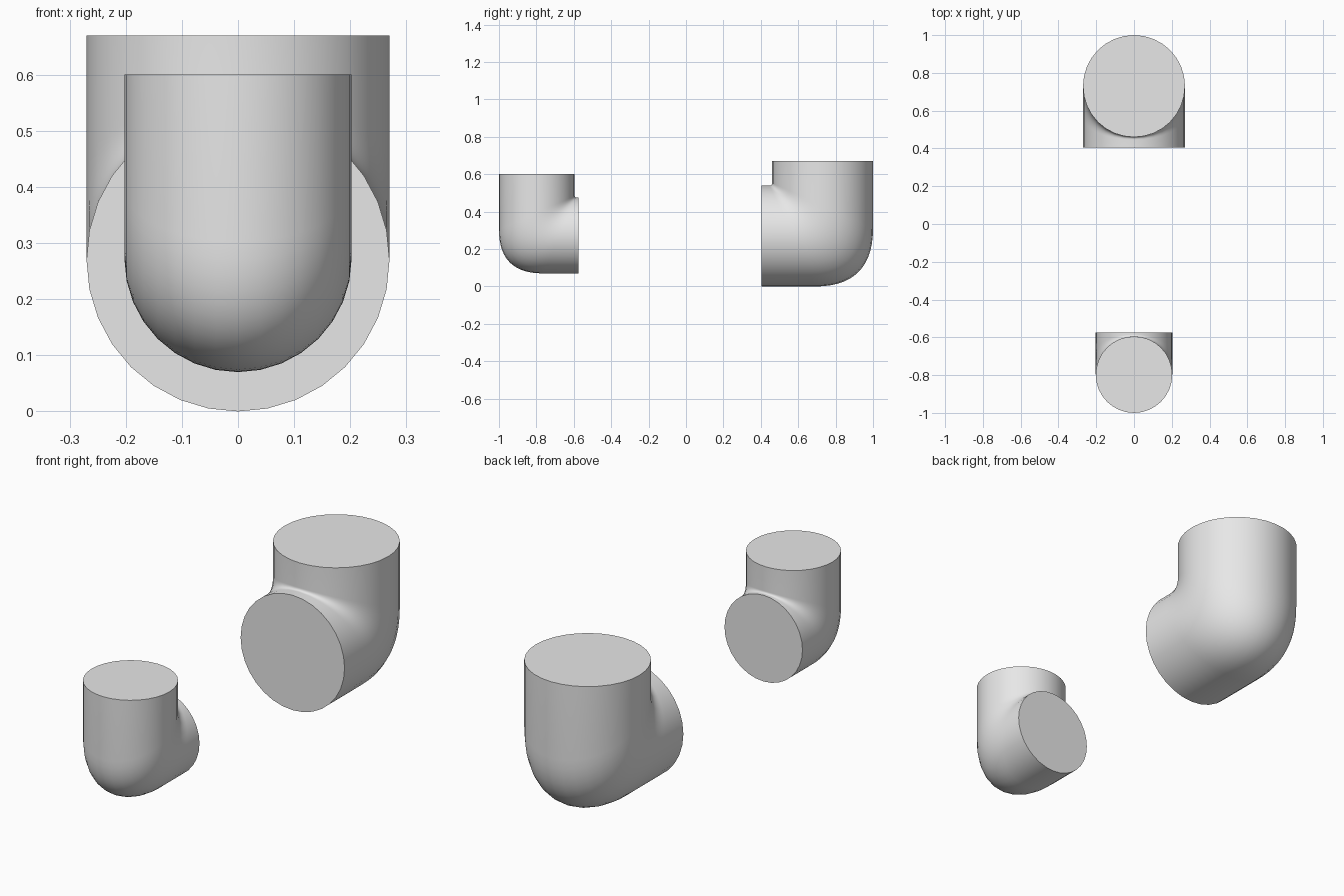
import bpy, bmesh
from math import cos, sin, tau
from mathutils import Vector

cube = bpy.data.objects.get("Cube")
if cube:
    bpy.data.objects.remove(cube, do_unlink=True)

grey = bpy.data.materials.new("plain grey")
grey.use_nodes = True
grey.diffuse_color = (0.8, 0.8, 0.8, 1)
grey.node_tree.nodes["Principled BSDF"].inputs["Base Color"].default_value = grey.diffuse_color

SIDES = 32   # facets around the pipe
STEPS = 14   # segments around the bend


def elbow(name, radius, axis_y, axis_z, top_z, end_y, back):
    """Solid elbow: upright pipe meeting a level pipe, tight inside, round heel."""
    bm = bmesh.new()
    columns = []
    for i in range(SIDES):
        a = tau * i / SIDES
        x, u = radius * sin(a), radius * cos(a)
        y, z = axis_y + back * u, axis_z - u
        # the bend widens from the inner crease to the heel
        reach = radius * (0.05 + 1.1 * (1 + cos(a)) / 2)
        start = Vector((x, y, z + reach))
        corner = Vector((x, y, z))
        finish = Vector((x, y - back * reach, z))
        path = [Vector((x, y, top_z))]
        for k in range(STEPS + 1):
            t = k / STEPS
            path.append(start * (1 - t) ** 2 + corner * 2 * t * (1 - t) + finish * t ** 2)
        path.append(Vector((x, end_y, z)))
        columns.append([bm.verts.new(p) for p in path])
    # pipe wall
    for i, col in enumerate(columns):
        nxt = columns[(i + 1) % SIDES]
        for k in range(len(col) - 1):
            bm.faces.new((col[k], col[k + 1], nxt[k + 1], nxt[k]))
    # flat end caps
    for k in (0, -1):
        bm.faces.new([col[k] for col in columns])
    bmesh.ops.recalc_face_normals(bm, faces=bm.faces)
    mesh = bpy.data.meshes.new(name)
    bm.to_mesh(mesh)
    bm.free()
    mesh.materials.append(grey)
    obj = bpy.data.objects.new(name, mesh)
    bpy.context.collection.objects.link(obj)
    bpy.ops.object.select_all(action='DESELECT')
    obj.select_set(True)
    bpy.context.view_layer.objects.active = obj
    bpy.ops.object.shade_smooth_by_angle()
    return obj


elbow("large_elbow", 0.27, 0.73, 0.27, 0.67, 0.405, 1)
elbow("small_elbow", 0.2025, -0.7975, 0.2725, 0.6, -0.575, -1)
